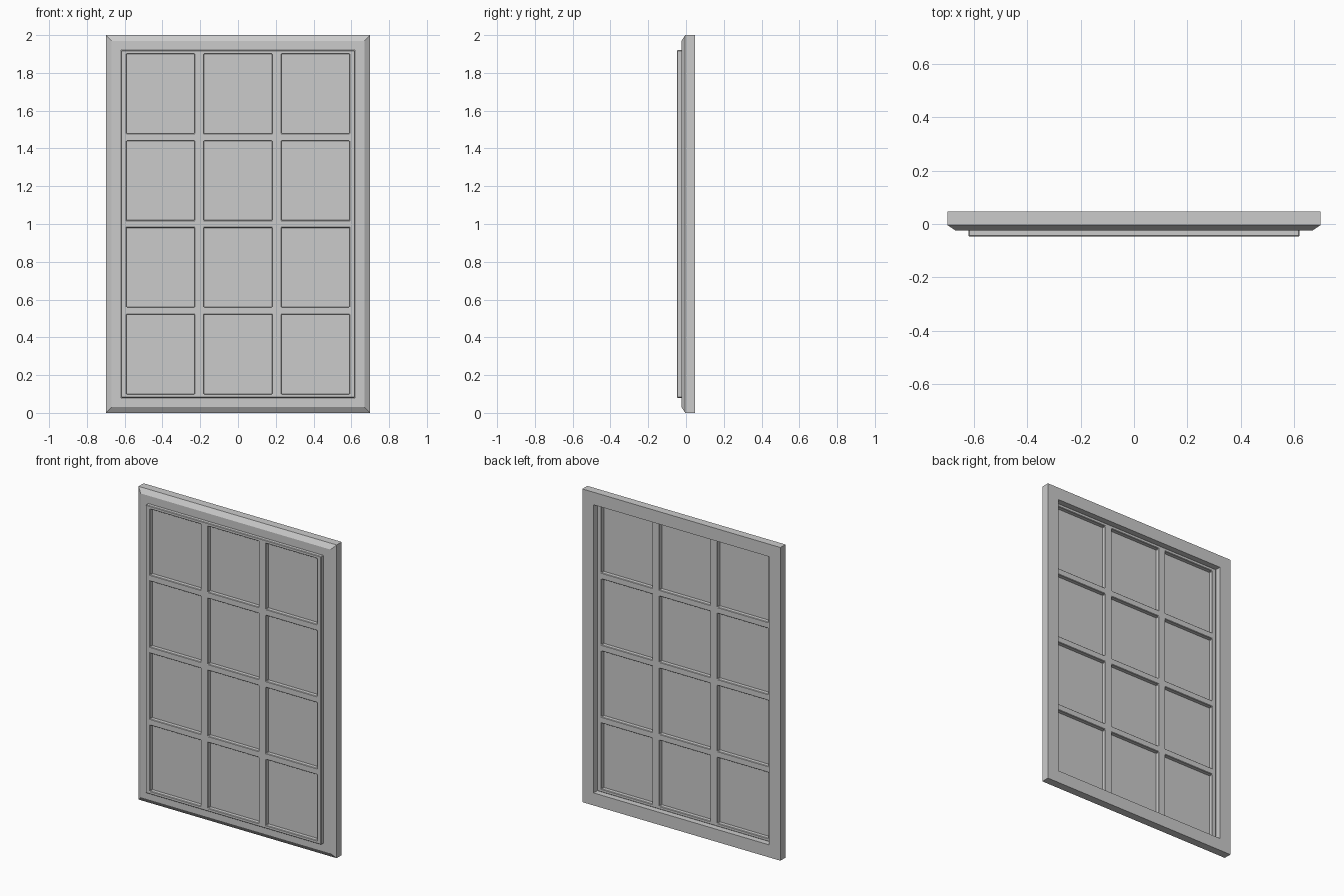
import bpy
import bmesh

cube = bpy.data.objects.get("Cube")
if cube:
    bpy.data.objects.remove(cube, do_unlink=True)

WIDTH, HEIGHT = 1.40, 2.00
BACK, FRONT = 0.047, -0.047     # overall depth
SASH_BACK = 0.012

grey = bpy.data.materials.new("plain grey")
grey.use_nodes = True
colour = (0.6, 0.6, 0.6, 1)
grey.diffuse_color = colour
grey.node_tree.nodes["Principled BSDF"].inputs["Base Color"].default_value = colour


def finish(name, bm):
    bmesh.ops.recalc_face_normals(bm, faces=bm.faces)
    mesh = bpy.data.meshes.new(name)
    bm.to_mesh(mesh)
    bm.free()
    mesh.materials.append(grey)
    obj = bpy.data.objects.new(name, mesh)
    bpy.context.collection.objects.link(obj)
    return obj


def mitred_frame(name, profile):
    """Sweep a closed (inset, y) profile round the outer rectangle."""
    bm = bmesh.new()
    rings = []
    for sx, sz in ((-1, -1), (1, -1), (1, 1), (-1, 1)):
        rings.append([bm.verts.new((sx * (WIDTH / 2 - inset), y,
                                    HEIGHT / 2 + sz * (HEIGHT / 2 - inset)))
                      for inset, y in profile])
    n = len(profile)
    for c in range(4):
        a, b = rings[c], rings[(c + 1) % 4]
        for i in range(n):
            j = (i + 1) % n
            bm.faces.new((a[i], b[i], b[j], a[j]))
    return finish(name, bm)


def box(name, x0, x1, y0, y1, z0, z1):
    bm = bmesh.new()
    bmesh.ops.create_cube(bm, size=1)
    for v in bm.verts:
        v.co = (x1 if v.co.x > 0 else x0,
                y1 if v.co.y > 0 else y0,
                z1 if v.co.z > 0 else z0)
    return finish(name, bm)


# Outer frame, chamfered round its front edge
mitred_frame("outer_frame", [(0, BACK), (0, -0.004), (0.03, -0.024),
                             (0.08, -0.024), (0.08, BACK)])

# Sash with glazing bars: a grid of cells with the pane cells left open
xs = [-0.62, -0.59, -0.23, -0.18, 0.18, 0.23, 0.59, 0.62]
zs = [0.08] + [z + 0.46 * row for row in range(4) for z in (0.10, 0.52)] + [1.92]
bm = bmesh.new()
grid = [[bm.verts.new((x, FRONT, z)) for z in zs] for x in xs]
for i in range(len(xs) - 1):
    for j in range(len(zs) - 1):
        if not (i % 2 and j % 2):
            bm.faces.new((grid[i][j], grid[i + 1][j],
                          grid[i + 1][j + 1], grid[i][j + 1]))
solid = bmesh.ops.extrude_face_region(bm, geom=bm.faces[:])
for v in solid["geom"]:
    if isinstance(v, bmesh.types.BMVert):
        v.co.y = SASH_BACK
sash = finish("sash_and_glazing_bars", bm)
bevel = sash.modifiers.new("softened edges", 'BEVEL')
bevel.width = 0.003
bevel.segments = 1
bevel.limit_method = 'ANGLE'

# Panes, tucked slightly into the sash
for col in range(3):
    for row in range(4):
        i, j = 2 * col + 1, 2 * row + 1
        box(f"pane_{col + 1}_{row + 1}", xs[i] - 0.004, xs[i + 1] + 0.004,
            -0.021, -0.014, zs[j] - 0.004, zs[j + 1] + 0.004)
